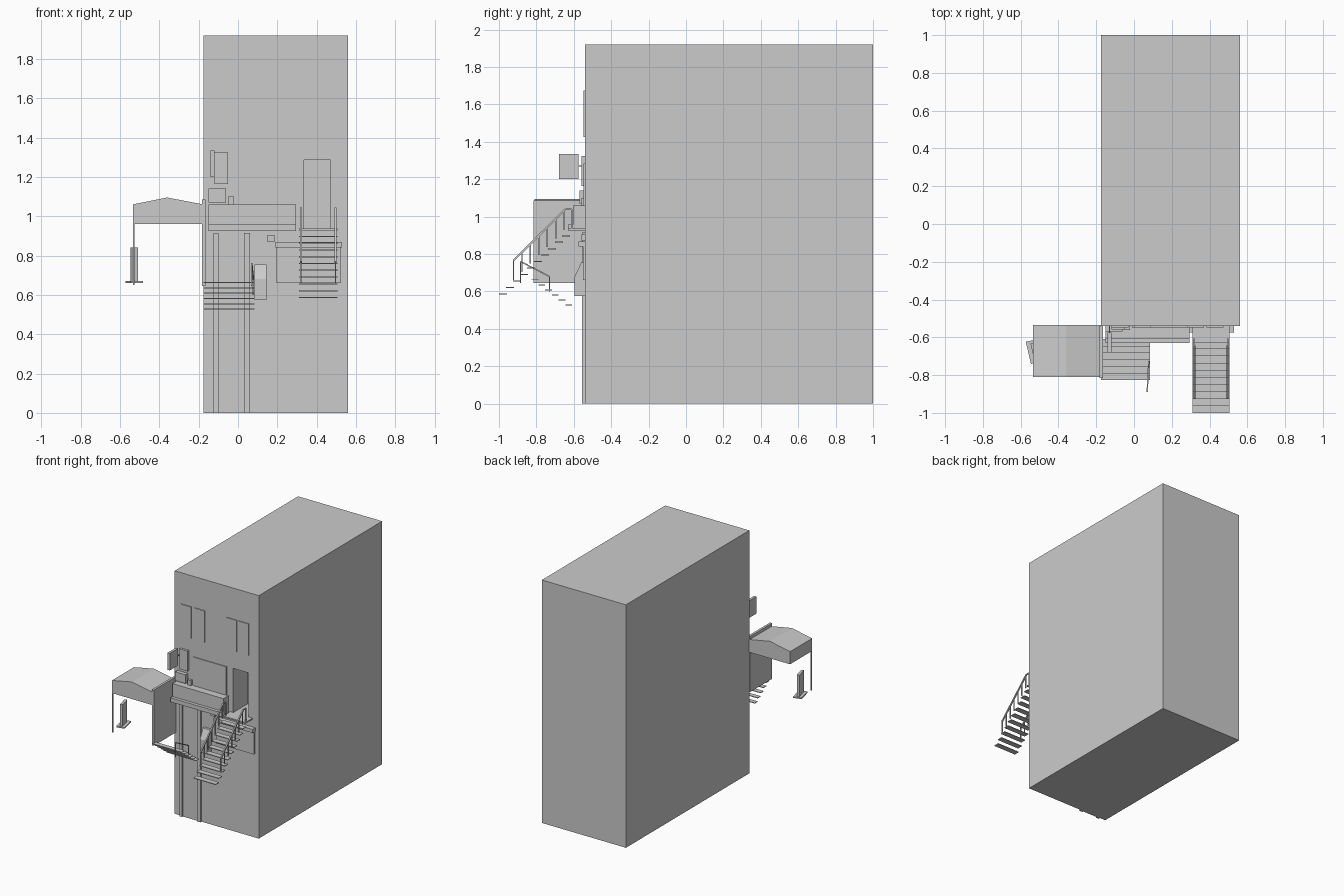
import bpy, bmesh, math
from mathutils import Vector

if "Cube" in bpy.data.objects:
    bpy.data.objects.remove(bpy.data.objects["Cube"])


def mesh_object(name, bm):
    bmesh.ops.recalc_face_normals(bm, faces=bm.faces)
    me = bpy.data.meshes.new(name)
    bm.to_mesh(me)
    bm.free()
    ob = bpy.data.objects.new(name, me)
    bpy.context.collection.objects.link(ob)
    return ob


def box(name, x0, x1, y0, y1, z0, z1, turn=0):
    bm = bmesh.new()
    bmesh.ops.create_cube(bm, size=1)
    bmesh.ops.scale(bm, vec=(x1 - x0, y1 - y0, z1 - z0), verts=bm.verts)
    ob = mesh_object(name, bm)
    ob.location = ((x0 + x1) / 2, (y0 + y1) / 2, (z0 + z1) / 2)
    ob.rotation_euler.z = math.radians(turn)
    return ob


def prism(name, points, extrude):
    bm = bmesh.new()
    face = bm.faces.new([bm.verts.new(p) for p in points])
    res = bmesh.ops.extrude_face_region(bm, geom=[face])
    verts = [v for v in res["geom"] if isinstance(v, bmesh.types.BMVert)]
    bmesh.ops.translate(bm, vec=extrude, verts=verts)
    return mesh_object(name, bm)


def bar(name, a, b, t=0.007):
    a, b = Vector(a), Vector(b)
    ob = box(name, -t / 2, t / 2, -t / 2, t / 2, 0, (b - a).length)
    ob.location = (a + b) / 2
    ob.rotation_euler = (b - a).to_track_quat('Z', 'Y').to_euler()
    return ob


F = -0.54  # front wall plane

# Building with the upper doorway cut in
building = box("building", -0.175, 0.56, F, 1.0, 0, 1.92)
cutter = box("doorway_cutter", 0.335, 0.47, F - 0.1, F + 0.18, 0.935, 1.285)
cutter.hide_render = True
cutter.hide_viewport = True
mod = building.modifiers.new("doorway", 'BOOLEAN')
mod.operation = 'DIFFERENCE'
mod.solver = 'EXACT'
mod.object = cutter

# Upper windows and shop window
for i, x in enumerate((-0.12, 0.0, 0.28, 0.385)):
    box(f"window_{i}", x, x + 0.09, F - 0.007, F, 1.425, 1.675)
box("shop_window", -0.01, 0.28, F - 0.007, F, 1.06, 1.285)

# Basement entrance surround
box("entrance_panel", -0.125, 0.06, F - 0.005, F, 0, 0.91)
for x0, x1 in ((-0.125, -0.10), (0.03, 0.06)):
    box("entrance_pillar", x0, x1, F - 0.015, F, 0, 0.915)

# Shop fascia and its ledge
box("fascia", -0.15, 0.295, -0.605, F, 0.955, 1.06)
box("fascia_ledge", -0.15, 0.295, -0.63, F, 0.925, 0.958)

# Wall boxes and hanging panel
box("wall_cabinet", -0.15, -0.06, -0.57, F, 1.07, 1.14)
box("wall_lamp", -0.05, -0.02, -0.56, F, 1.06, 1.10)
box("small_vent", 0.15, 0.185, -0.56, F, 0.87, 0.905)
box("wall_board", -0.12, -0.05, -0.558, F, 1.165, 1.325)
box("hanging_panel", -0.14, -0.12, -0.68, -0.575, 1.20, 1.335)
bar("panel_bracket", (-0.13, -0.575, 1.27), (-0.13, F, 1.27), 0.005)

# Parapet beside the upper stairs
box("side_panel", 0.195, 0.525, -0.552, F, 0.66, 0.85)
box("side_panel_ledge", 0.19, 0.53, -0.575, F, 0.84, 0.868)

# Sloped cabinet on the wall
prism("sloped_cabinet", [(0.085, F, 0.575), (0.085, -0.595, 0.575), (0.085, -0.595, 0.68),
                         (0.085, -0.56, 0.755), (0.085, F, 0.755)], (0.06, 0, 0))

# Side wall and gabled canopy
box("side_wall", -0.183, -0.165, -0.815, F, 0.645, 1.085)
prism("canopy", [(-0.535, -0.81, 0.96), (-0.175, -0.81, 0.96), (-0.175, -0.81, 1.06),
                 (-0.36, -0.81, 1.095), (-0.535, -0.81, 1.06)], (0, 0.275, 0))
bar("canopy_post", (-0.531, -0.806, 0.65), (-0.531, -0.806, 0.96))

# Standing panel under the canopy
box("standing_panel", -0.538, -0.518, -0.72, -0.63, 0.67, 0.84, 13)
box("standing_panel_base", -0.56, -0.495, -0.735, -0.615, 0.66, 0.67, 13)

# Basement stairs going down toward the wall
for i in range(6):
    y, z = -0.825 + i * 0.036, 0.665 - i * 0.027
    box(f"lower_step_{i}", -0.175, 0.085, y, y + 0.036, z - 0.005, z)

# Basement stair rail
a, b = (0.07, -0.885, 0.76), (0.078, -0.73, 0.68)
bar("lower_rail", a, b)
bar("lower_rail_post", a, (0.07, -0.885, 0.645))
bar("lower_rail_post", b, (0.078, -0.73, 0.60))

# Upper stairs and landing
for i in range(11):
    y, z = -1.0 + i * 0.0375, 0.59 + i * 0.0345
    box(f"upper_step_{i}", 0.31, 0.505, y, y + 0.042, z - 0.006, z)
box("landing", 0.31, 0.505, -0.63, F, 0.927, 0.937)

# Upper stair rails with balusters
for x in (0.32, 0.496):
    bar("upper_rail", (x, -0.922, 0.765), (x, -0.645, 1.04), 0.01)
    bar("rail_end", (x, -0.645, 1.04), (x, -0.61, 1.04), 0.008)
    bar("rail_end_post", (x, -0.61, 1.04), (x, -0.61, 0.935), 0.008)
    for k in range(7):
        y = -0.922 + k * 0.045
        top = 0.765 + (y + 0.922) * 0.993
        bar("baluster", (x, y, top), (x, y, top - 0.105))
